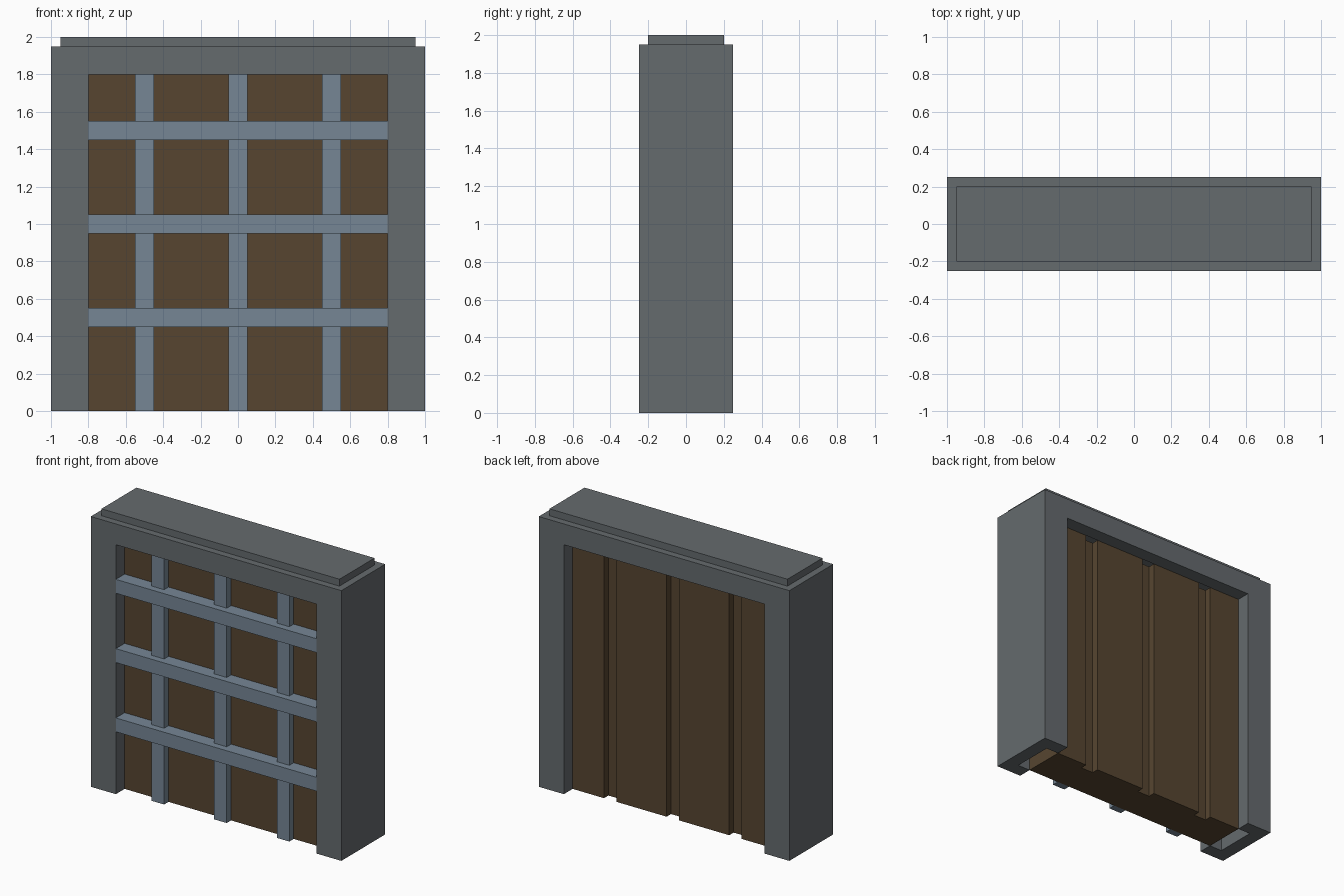
import bpy

if "Cube" in bpy.data.objects:
    bpy.data.objects.remove(bpy.data.objects["Cube"], do_unlink=True)


def material(name, rgb):
    mat = bpy.data.materials.new(name)
    mat.use_nodes = True
    mat.diffuse_color = (*rgb, 1)
    mat.node_tree.nodes["Principled BSDF"].inputs["Base Color"].default_value = (*rgb, 1)
    return mat


stone = material("stone grey", (0.13, 0.145, 0.155))
wood = material("dark wood", (0.095, 0.06, 0.03))
iron = material("blue grey iron", (0.18, 0.24, 0.30))


def extrude(name, outline, start, end, mat, axis="z"):
    """Prism from a 2D outline: (x, y) raised along z, or (x, z) pushed along y."""
    def place(a, b, c):
        return (a, b, c) if axis == "z" else (a, c, b)
    n = len(outline)
    verts = [place(a, b, c) for c in (start, end) for a, b in outline]
    faces = [tuple(range(n))[::-1], tuple(range(n, 2 * n))]
    faces += [(i, (i + 1) % n, (i + 1) % n + n, i + n) for i in range(n)]
    if axis == "y":
        faces = [f[::-1] for f in faces]
    mesh = bpy.data.meshes.new(name)
    mesh.from_pydata(verts, [], faces)
    mesh.materials.append(mat)
    obj = bpy.data.objects.new(name, mesh)
    bpy.context.collection.objects.link(obj)
    return obj


def box(name, x0, x1, y0, y1, z0, z1, mat):
    return extrude(name, [(x0, y0), (x1, y0), (x1, y1), (x0, y1)], z0, z1, mat)


def arch(x_out, z_out, x_in, z_in, z_base):
    return [(-x_out, z_base), (-x_in, z_base), (-x_in, z_in), (x_in, z_in),
            (x_in, z_base), (x_out, z_base), (x_out, z_out), (-x_out, z_out)]


# Stone frame, with a slot around the opening that the door runs in
frame = extrude("stone_frame", arch(1, 1.95, 0.8, 1.8, 0), -0.25, 0.25, stone, "y")
cutter = extrude("slot_cutter", arch(0.9, 1.9, 0.7, 1.7, -0.1), -0.15, 0.15, stone, "y")
cutter.hide_render = True
cutter.hide_viewport = True
cut = frame.modifiers.new("slot", "BOOLEAN")
cut.operation = "DIFFERENCE"
cut.solver = "EXACT"
cut.object = cutter

# Raised cap on the lintel
box("top_cap", -0.95, 0.95, -0.2, 0.2, 1.95, 2, stone)

# Wooden door with upright grooves on the back
outline = [(-0.8, -0.15), (0.8, -0.15), (0.8, 0.15)]
for x in (0.5, 0, -0.5):
    outline += [(x + 0.05, 0.15), (x + 0.05, 0.1), (x - 0.05, 0.1), (x - 0.05, 0.15)]
outline.append((-0.8, 0.15))
extrude("wooden_door", outline, 0, 1.8, wood)

# Iron lattice on the front
for i in range(3):
    x = (i - 1) * 0.5
    z = (i + 1) * 0.5
    box(f"upright_bar_{i + 1}", x - 0.05, x + 0.05, -0.2, -0.15, 0, 1.8, iron)
    box(f"cross_bar_{i + 1}", -0.8, 0.8, -0.25, -0.15, z - 0.05, z + 0.05, iron)
